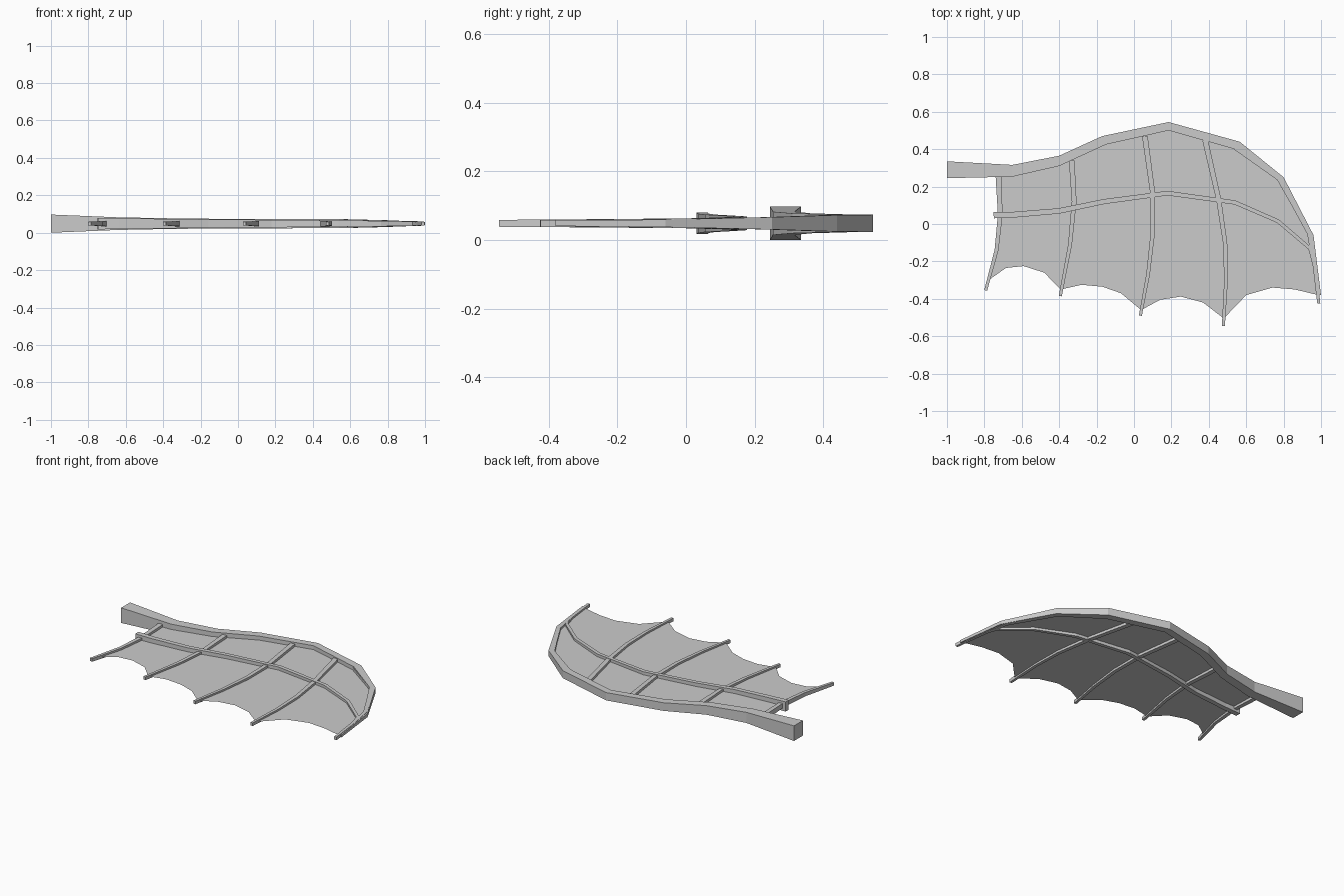
import bpy
from mathutils import Vector

if "Cube" in bpy.data.objects:
    bpy.data.objects.remove(bpy.data.objects["Cube"])

Z = 0.0485  # mid-plane of the wing


def mesh_object(name, verts, faces):
    me = bpy.data.meshes.new(name)
    me.from_pydata(verts, [], faces)
    me.update()
    ob = bpy.data.objects.new(name, me)
    bpy.context.collection.objects.link(ob)
    return ob


def bar(name, sections):
    """Rectangular bar; each section is (side a xy, side b xy, half height)."""
    verts, faces = [], []
    for a, b, h in sections:
        verts += [(*a, Z - h), (*b, Z - h), (*b, Z + h), (*a, Z + h)]
    for i in range(len(sections) - 1):
        for k in range(4):
            p, q = i * 4 + k, i * 4 + (k + 1) % 4
            faces.append((p, q, q + 4, p + 4))
    n = len(verts)
    faces += [(3, 2, 1, 0), (n - 4, n - 3, n - 2, n - 1)]
    return mesh_object(name, verts, faces)


def tapered_bar(name, path, widths, heights):
    """Bar along a centre line, with width and half height eased end to end."""
    pts = [Vector(p) for p in path]
    last = len(pts) - 1
    sections = []
    for i, p in enumerate(pts):
        d = (pts[min(i + 1, last)] - pts[max(i - 1, 0)]).normalized()
        t = i / last
        w = (widths[0] + (widths[1] - widths[0]) * t) / 2
        h = heights[0] + (heights[1] - heights[0]) * t
        side = Vector((d.y, -d.x)) * w
        sections.append((p + side, p - side, h))
    return bar(name, sections)


# leading arm, thick at the root and thin at the tip
outer = [(-1, .335), (-.65, .316), (-.4, .365), (-.17, .47), (.185, .545),
         (.565, .44), (.8, .25), (.96, -.06), (1, -.38)]
inner = [(-1, .245), (-.65, .253), (-.4, .31), (-.15, .425), (.185, .5),
         (.54, .4), (.77, .232), (.935, -.07), (.983, -.38)]
half = [.0485, .034, .029, .026, .025, .024, .018, .011, .008]
bar("leading_arm", list(zip(inner, outer, half)))

# finger ribs
ribs = [
    [(-.725, .26), (-.715, .05), (-.735, -.14), (-.793, -.355)],
    [(-.333, .34), (-.32, .12), (-.342, -.11), (-.394, -.385)],
    [(.058, .47), (.098, .18), (.1, -.05), (.075, -.27), (.034, -.49)],
    [(.38, .45), (.453, .13), (.487, -.1), (.492, -.3), (.478, -.545)],
    [(.545, .41), (.775, .245), (.935, -.04), (.965, -.22), (.988, -.425)],
]
for i, path in enumerate(ribs):
    tapered_bar(f"finger_rib_{i + 1}", path, (.03, .016), (.017, .01))

# cross rib
tapered_bar("cross_rib", [(-.75, .047), (-.64, .05), (-.4, .07), (-.16, .12), (.18, .165),
                          (.54, .115), (.77, .015), (.94, -.13), (.962, -.215)],
            (.033, .016), (.031, .009))

# thin membrane with a scalloped trailing edge
scallops = [(-.785, -.33), (-.77, -.295), (-.685, -.235), (-.59, -.225), (-.48, -.26),
            (-.392, -.35), (-.28, -.325), (-.17, -.335), (-.07, -.37), (.038, -.46),
            (.14, -.405), (.25, -.388), (.37, -.42), (.48, -.505), (.6, -.38),
            (.74, -.34), (.86, -.35), (.985, -.38)]
top_edge = [((a[0] + b[0]) / 2, (a[1] + b[1]) / 2) for a, b in zip(inner, outer)][1:-1]
root_edge = [(-.725, .27), (-.715, .05), (-.735, -.14)]
outline = scallops + top_edge[::-1] + root_edge
mesh_object("membrane", [(x, y, Z) for x, y in outline], [tuple(range(len(outline)))])
